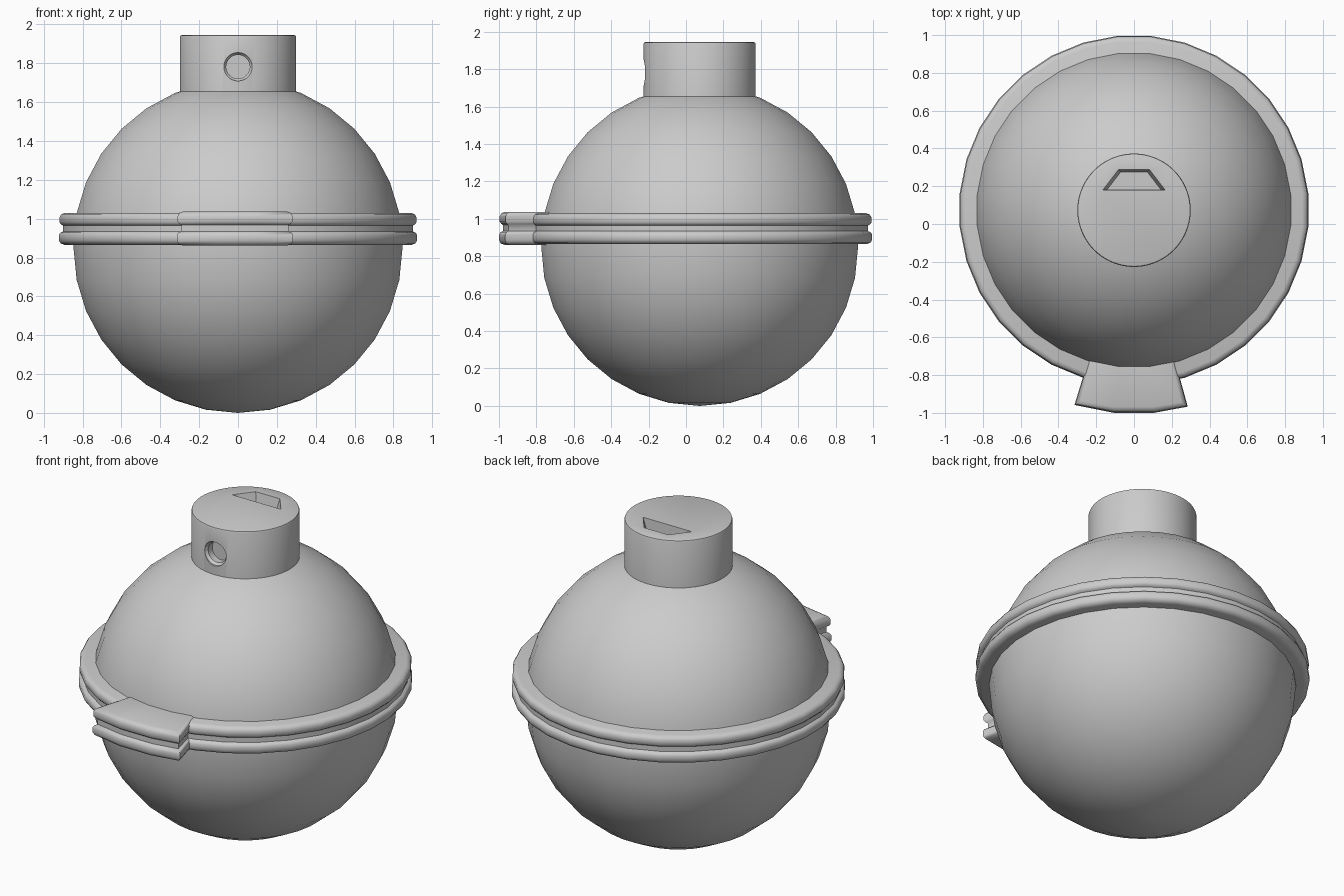
import bpy, bmesh
from math import sin, cos, pi, radians, asin

if "Cube" in bpy.data.objects:
    bpy.data.objects.remove(bpy.data.objects["Cube"])

CY = 0.073          # y of the ball axis
SEG = 32


def make(name, loops, cap=True):
    """Skin a stack of closed loops; optionally cap both ends."""
    bm = bmesh.new()
    rows = [[bm.verts.new(p) for p in lp] for lp in loops]
    n = len(rows[0])
    for a, b in zip(rows, rows[1:]):
        for i in range(n):
            j = (i + 1) % n
            bm.faces.new((a[i], a[j], b[j], b[i]))
    if cap:
        bm.faces.new(rows[0][::-1])
        bm.faces.new(rows[-1])
    bmesh.ops.remove_doubles(bm, verts=bm.verts, dist=1e-5)
    bmesh.ops.recalc_face_normals(bm, faces=bm.faces)
    me = bpy.data.meshes.new(name)
    bm.to_mesh(me)
    bm.free()
    ob = bpy.data.objects.new(name, me)
    bpy.context.collection.objects.link(ob)
    return ob


def smooth(ob, angle=35):
    bpy.ops.object.select_all(action='DESELECT')
    ob.select_set(True)
    bpy.context.view_layer.objects.active = ob
    bpy.ops.object.shade_smooth_by_angle(angle=radians(angle))


def circle(r, z, n=SEG):
    return [(r * cos(2 * pi * (i + .5) / n), CY + r * sin(2 * pi * (i + .5) / n), z)
            for i in range(n)]


# Lower and upper halves of the ball
R = 0.851
step = pi / 16
low = [(max(R * sin(k * step), .001), .85 - .85 * cos(k * step)) for k in range(9)]
smooth(make("lower_shell", [circle(r, z) for r, z in low + [(R, .95)]]))
up = [(max(R * sin(k * step), .001), .862 + .85 * cos(k * step)) for k in range(8, -1, -1)]
smooth(make("upper_shell", [circle(r, z) for r, z in up]))

# Double rounded flange: (inset, z) levels shared by the ring and the tab
levels = [(.030, .865), (.010, .872), (0, .888), (0, .915), (.008, .928), (.022, .934),
          (.022, .964), (.012, .970), (.004, .980), (.004, 1.008), (.013, 1.023), (.032, 1.03)]
smooth(make("flange_ring", [circle(.927 - i, z) for i, z in levels]), 50)


# Latch tab projecting from the front of the flange
def tab_loop(inset, z):
    ro, pts = 1.078 - inset, []
    da = asin(inset * .8)
    angs = [radians(-17) + da, radians(-5.7), radians(5.6), radians(15.3) - da]
    for r, seq in ((ro, angs), (.83, angs[::-1])):
        pts += [(r * sin(a), CY - r * cos(a), z) for a in seq]
    return pts


smooth(make("latch_tab", [tab_loop(i, .95 + (z - .95) * 1.07 + .002) for i, z in levels]), 50)

# Neck with softened top rim
neck = make("neck", [circle(r, z, 96) for r, z in
                     [(.3, 1.56), (.3, 1.934), (.297, 1.942), (.290, 1.945)]])

# Cutters: round front hole and tapered trapezoid slot on top
hole = make("hole_cutter", [[(r * cos(2 * pi * i / 32), y, 1.782 + r * sin(2 * pi * i / 32))
                             for i in range(32)]
                            for r, y in [(.073, CY - .36), (.073, CY - .29),
                                         (.061, CY - .275), (.061, CY - .235)]])


def slot_loop(d, z):
    return [(-.165 + 2 * d, .18 + d * .3, z), (.165 - 2 * d, .18 + d * .3, z),
            (.082 - d, .288 - d, z), (-.082 + d, .288 - d, z)]


slot = make("slot_cutter", [slot_loop(.012, 1.885), slot_loop(0, 1.945), slot_loop(0, 2.0)])
for c in (hole, slot):
    m = neck.modifiers.new(c.name, 'BOOLEAN')
    m.operation, m.solver, m.object = 'DIFFERENCE', 'EXACT', c
bpy.context.view_layer.objects.active = neck
neck.select_set(True)
for m in list(neck.modifiers):
    bpy.ops.object.modifier_apply(modifier=m.name)
for c in (hole, slot):
    bpy.data.objects.remove(c)
smooth(neck, 30)
